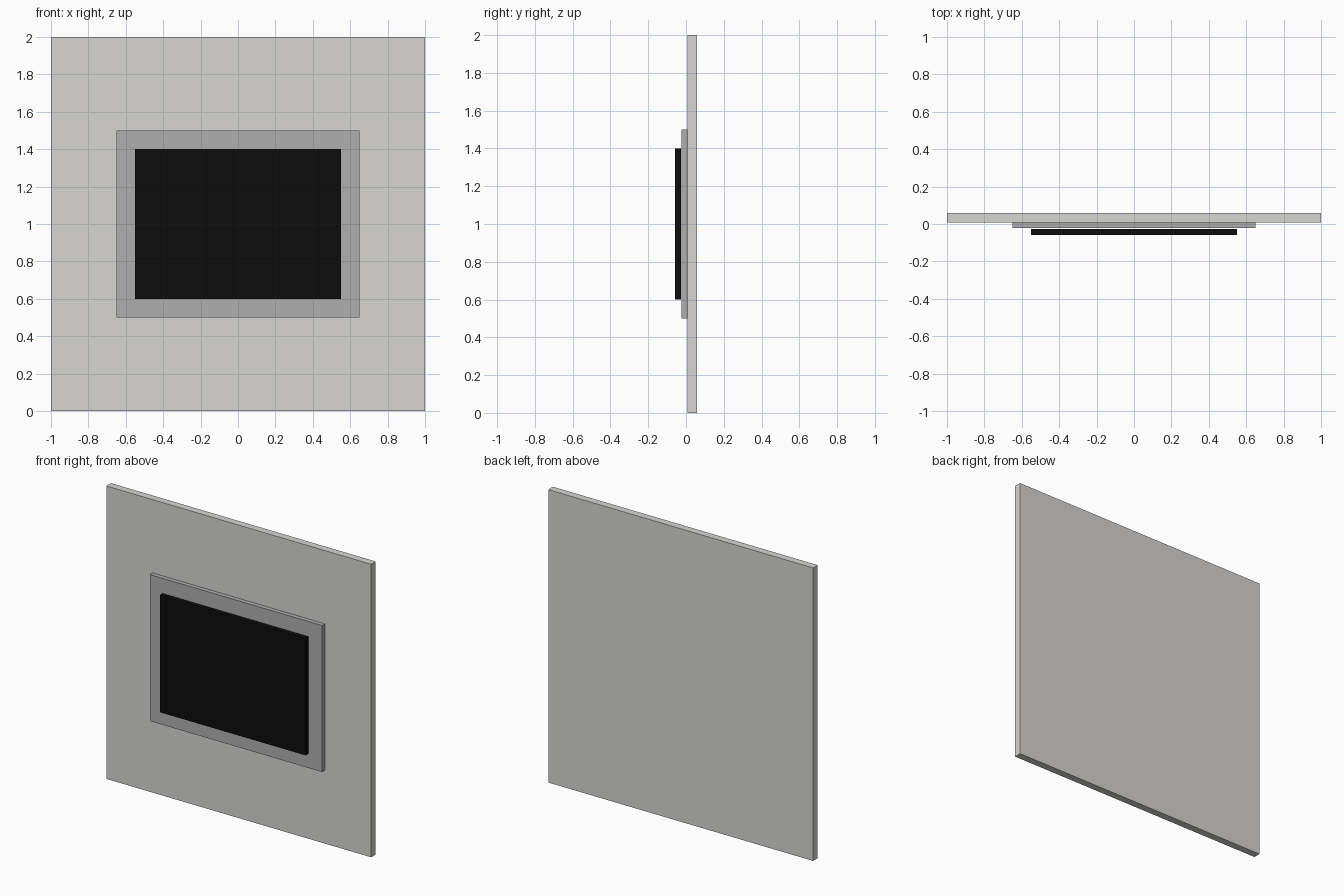
import bpy

if "Cube" in bpy.data.objects:
    bpy.data.objects.remove(bpy.data.objects["Cube"])


def box(name, x, y, z, color):
    """Axis-aligned box from (min, max) ranges."""
    bpy.ops.mesh.primitive_cube_add(size=1)
    ob = bpy.context.object
    ob.name = name
    ob.location = [(r[0] + r[1]) / 2 for r in (x, y, z)]
    ob.scale = [r[1] - r[0] for r in (x, y, z)]
    bpy.ops.object.transform_apply(location=True, rotation=False, scale=True)
    mat = bpy.data.materials.new(name + "_color")
    mat.diffuse_color = (*color, 1)
    mat.use_nodes = True
    mat.node_tree.nodes["Principled BSDF"].inputs["Base Color"].default_value = mat.diffuse_color
    ob.data.materials.append(mat)
    return ob


# Back wall panel
box("wall_panel", (-1, 1), (0.0075, 0.0575), (0, 2), (0.68, 0.67, 0.65))
# Mounting plate that shows as a border around the screen
box("screen_border", (-0.65, 0.65), (-0.0225, 0.0075), (0.5, 1.5), (0.43, 0.43, 0.43))
# Black screen, held just clear of the plate
box("screen", (-0.55, 0.55), (-0.0575, -0.0275), (0.6, 1.4), (0.004, 0.004, 0.004))
